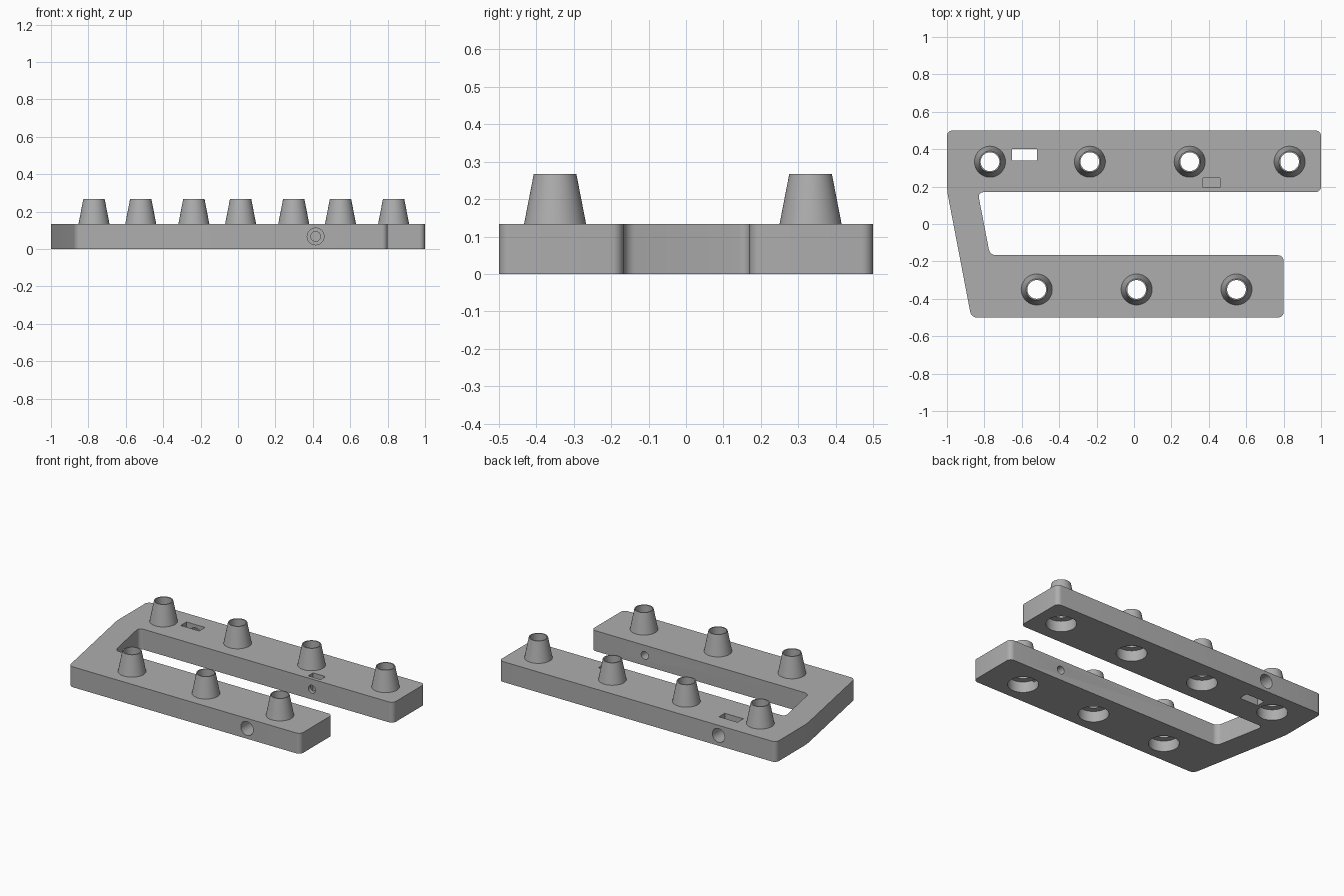
import bpy, bmesh, math
from mathutils import Matrix

if "Cube" in bpy.data.objects:
    bpy.data.objects.remove(bpy.data.objects["Cube"])

THICK, TOP = 0.133, 0.267
STUDS = [(-0.77 + 0.534 * i, 0.333) for i in range(4)]
STUDS += [(-0.52 + 0.534 * i, -0.35) for i in range(3)]

grey = bpy.data.materials.new("plain grey")
grey.use_nodes = True
COLOUR = (0.42, 0.42, 0.42, 1)
grey.diffuse_color = COLOUR
grey.node_tree.nodes["Principled BSDF"].inputs["Base Color"].default_value = COLOUR


def make_object(name, bm):
    mesh = bpy.data.meshes.new(name)
    bm.to_mesh(mesh)
    bm.free()
    mesh.materials.append(grey)
    obj = bpy.data.objects.new(name, mesh)
    bpy.context.collection.objects.link(obj)
    return obj


def lathe(name, profile, matrix, segments=48):
    """Turn a (radius, height) profile around z, then place it."""
    bm = bmesh.new()
    verts = [bm.verts.new((r, 0, z)) for r, z in profile]
    edges = [bm.edges.new(pair) for pair in zip(verts, verts[1:])]
    bmesh.ops.spin(bm, geom=verts + edges, cent=(0, 0, 0), axis=(0, 0, 1),
                   angle=math.tau, steps=segments)
    bmesh.ops.remove_doubles(bm, verts=bm.verts, dist=1e-5)
    bmesh.ops.recalc_face_normals(bm, faces=bm.faces)
    bm.transform(matrix)
    return make_object(name, bm)


def box(name, low, high):
    bm = bmesh.new()
    size = [h - l for l, h in zip(low, high)]
    mid = [(h + l) / 2 for l, h in zip(low, high)]
    bmesh.ops.create_cube(bm, size=1, matrix=Matrix.Translation(mid) @ Matrix.Diagonal(size + [1]))
    return make_object(name, bm)


def shade(obj):
    bpy.ops.object.select_all(action='DESELECT')
    obj.select_set(True)
    bpy.context.view_layer.objects.active = obj
    bpy.ops.object.shade_smooth_by_angle(angle=math.radians(30))


# Frame: two rails joined by a slanted bridge, vertical corners rounded
outline = [(-1, 0.5), (-1, 0.18), (-0.87, -0.5), (0.8, -0.5), (0.8, -0.167),
           (-0.77, -0.167), (-0.835, 0.17), (1, 0.17), (1, 0.5)]
bm = bmesh.new()
bm.faces.new([bm.verts.new((x, y, 0)) for x, y in outline])
bmesh.ops.bevel(bm, geom=bm.verts[:], offset=0.03, segments=6, profile=0.5, affect='VERTICES')
extruded = bmesh.ops.extrude_face_region(bm, geom=bm.faces[:])
bmesh.ops.translate(bm, vec=(0, 0, THICK),
                    verts=[v for v in extruded["geom"] if isinstance(v, bmesh.types.BMVert)])
bmesh.ops.recalc_face_normals(bm, faces=bm.faces)
frame = make_object("frame", bm)

# Cutters: stepped bores under the studs
bore = [(0, -0.05), (0.09, -0.05), (0.09, 0.07), (0.05, 0.07), (0.05, 0.2), (0, 0.2)]
cutters = [lathe("bore_cutter", bore, Matrix.Translation((x, y, 0))) for x, y in STUDS]

# Cutters: screw channels running along y, from the outer faces inward
along_y = Matrix.Rotation(-math.pi / 2, 4, 'X')
front_screw = [(0, -0.6), (0.045, -0.6), (0.045, -0.3), (0.026, -0.3), (0.026, 0.22), (0, 0.22)]
back_screw = [(0, 0.37), (0.045, 0.37), (0.045, 0.6), (0, 0.6)]
cutters += [
    lathe("front_screw_cutter", front_screw, Matrix.Translation((0.415, 0, 0.067)) @ along_y, 24),
    lathe("back_screw_cutter", back_screw, Matrix.Translation((-0.585, 0, 0.067)) @ along_y, 24),
    box("slot_cutter", (-0.652, 0.34, -0.05), (-0.518, 0.4, 0.2)),
    box("nut_pocket_cutter", (0.37, 0.195, 0.02), (0.46, 0.246, 0.2)),
]

bpy.context.view_layer.objects.active = frame
for cutter in cutters:
    cutter.hide_render = True
    cut = frame.modifiers.new("cut", 'BOOLEAN')
    cut.operation, cut.solver, cut.object = 'DIFFERENCE', 'EXACT', cutter
    bpy.ops.object.modifier_apply(modifier=cut.name)
    bpy.data.objects.remove(cutter)
shade(frame)

# Hollow tapered studs
wall = [(0.083, THICK), (0.057, TOP), (0.05, TOP), (0.05, THICK)]
for i, (x, y) in enumerate(STUDS):
    shade(lathe(f"stud_{i + 1}", wall, Matrix.Translation((x, y, 0))))
